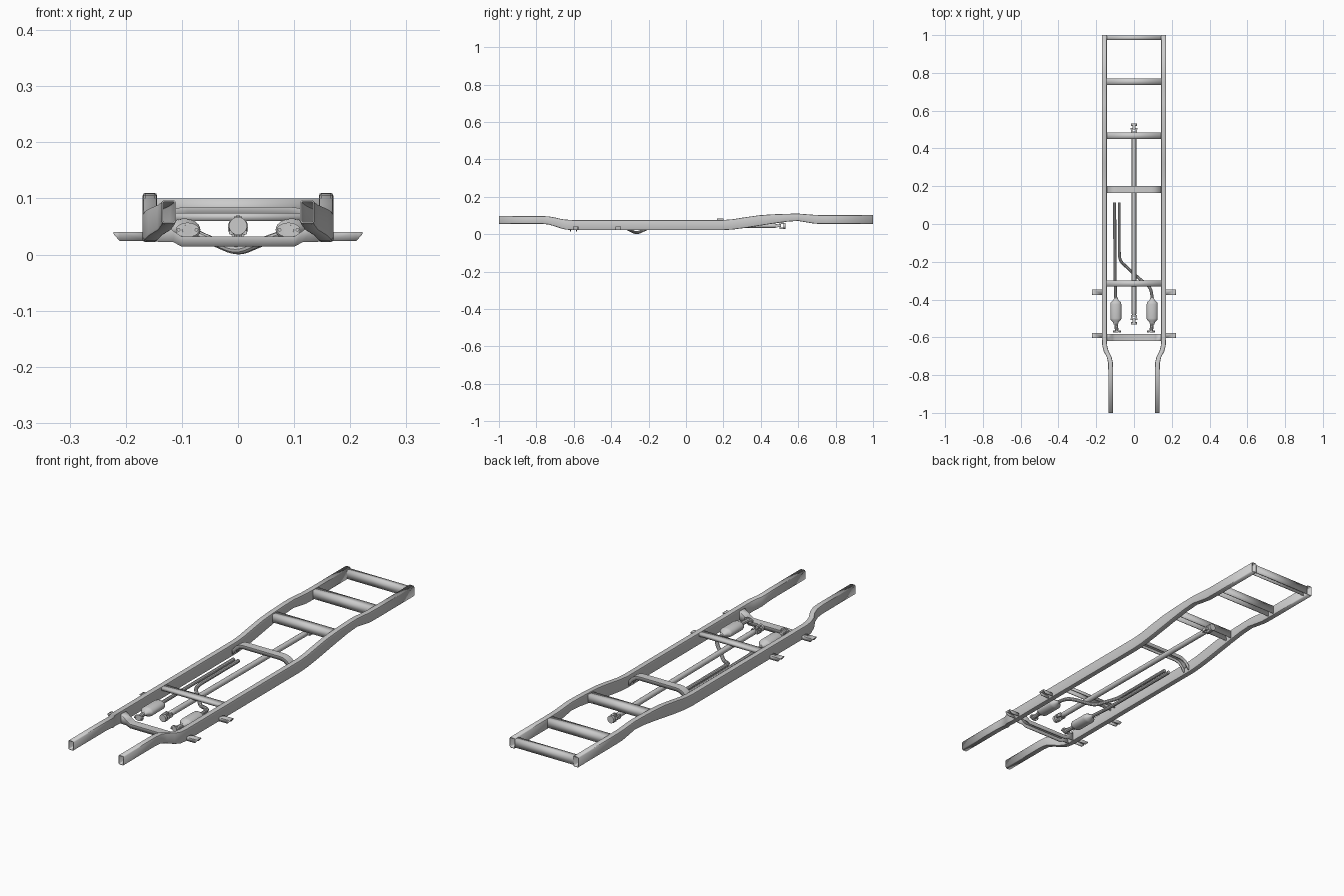
import bpy, math
from mathutils import Vector, Matrix

if "Cube" in bpy.data.objects:
    bpy.data.objects.remove(bpy.data.objects["Cube"])


def make(name, verts, faces):
    me = bpy.data.meshes.new(name)
    me.from_pydata(verts, [], faces)
    ob = bpy.data.objects.new(name, me)
    bpy.context.collection.objects.link(ob)
    return ob


def loft(name, sections, closed=True, caps=False, wall=0):
    n = len(sections[0])
    verts = [p for s in sections for p in s]
    faces = []
    for i in range(len(sections) - 1):
        for j in range(n if closed else n - 1):
            k = (j + 1) % n
            faces.append((i*n + j, (i+1)*n + j, (i+1)*n + k, i*n + k))
    if caps:
        faces.append(tuple(range(n)))
        faces.append(tuple(len(verts) - 1 - j for j in range(n)))
    ob = make(name, verts, faces)
    if wall:
        m = ob.modifiers.new("wall", 'SOLIDIFY')
        m.thickness = wall
        m.offset = -1
    return ob


def mirror(ob):
    ob.modifiers.new("mirror", 'MIRROR')
    return ob


def channel(name, y0, y1, stations, wall=0.004):
    """Downward-open channel running along x; stations are (x, bottom, top)."""
    return loft(name, [[(x, y0, b), (x, y0, t), (x, y1, t), (x, y1, b)]
                       for x, b, t in stations], closed=False, wall=wall)


def lathe(name, profile, x, z, n=20, flat=1.0):
    """Round body along y; profile is (y, radius)."""
    return loft(name, [[(x + r*math.cos(a), y, z + flat*r*math.sin(a))
                        for a in (2*math.pi*j/n for j in range(n))]
                       for y, r in profile], caps=True)


def box(name, c, s):
    bpy.ops.mesh.primitive_cube_add(size=1, location=c)
    ob = bpy.context.object
    ob.name = name
    ob.scale = s
    m = ob.modifiers.new("bevel", 'BEVEL')
    m.width = 0.002
    return ob


def pipe(name, pts, r):
    cu = bpy.data.curves.new(name, 'CURVE')
    cu.dimensions = '3D'
    cu.bevel_depth = r
    cu.bevel_resolution = 3
    cu.use_fill_caps = True
    sp = cu.splines.new('NURBS')
    sp.points.add(len(pts) - 1)
    for p, c in zip(sp.points, pts):
        p.co = (*c, 1)
    sp.order_u = 3
    sp.use_endpoint_u = True
    sp.resolution_u = 6
    ob = bpy.data.objects.new(name, cu)
    bpy.context.collection.objects.link(ob)
    bpy.ops.object.select_all(action='DESELECT')
    ob.select_set(True)
    bpy.context.view_layer.objects.active = ob
    bpy.ops.object.convert(target='MESH')


# Side rails: hollow box section with rounded corners, (y, x, bottom, top)
RAIL = [(-1, .1235, .055, .097), (-.77, .1235, .055, .097), (-.735, .1245, .052, .095),
        (-.705, .131, .043, .090), (-.675, .147, .033, .083), (-.645, .155, .025, .078),
        (-.61, .157, .022, .076), (.20, .157, .022, .076), (.25, .157, .025, .080),
        (.32, .157, .034, .091), (.39, .157, .045, .101), (.46, .157, .056, .106),
        (.54, .157, .067, .109), (.60, .157, .071, .110), (.64, .157, .064, .107),
        (.69, .157, .056, .103), (.75, .157, .055, .102), (1, .157, .055, .102)]


def rail_section(y, x, b, t, w=.0128, r=.005):
    pts = []
    for cx, cz, a0 in ((x+w-r, t-r, 0), (x-w+r, t-r, 90), (x-w+r, b+r, 180), (x+w-r, b+r, 270)):
        for k in range(3):
            a = math.radians(a0 + 45*k)
            pts.append((cx + r*math.cos(a), y, cz + r*math.sin(a)))
    return pts


mirror(loft("side_rails", [rail_section(*s) for s in RAIL], wall=.003))

# Straight crossmembers
for name, y0, y1, b, t in (("rear_end_crossmember", .973, .998, .060, .097),
                           ("rear_crossmember", .735, .771, .062, .099),
                           ("axle_crossmember", .449, .485, .066, .100),
                           ("front_mid_crossmember", -.332, -.299, .060, .074)):
    channel(name, y0, y1, [(-.147, b, t), (.147, b, t)])

# Arched centre crossmember and dropped engine crossmember
ARCH = [(.147, .028, .050), (.138, .036, .060), (.126, .054, .074), (.108, .066, .083), (.09, .069, .085)]
DROP = [(.147, .023, .066), (.115, .022, .042), (.10, .014, .032)]
for name, y0, y1, half in (("centre_crossmember", .165, .200, ARCH),
                           ("engine_crossmember", -.620, -.583, DROP)):
    channel(name, y0, y1, [(-x, b, t) for x, b, t in half] + half[::-1])

# Outrigger body brackets
for i, y in enumerate((-.590, -.362)):
    mirror(channel(f"body_bracket_{i}", y - .014, y + .014,
                   [(.165, .024, .040), (.211, .024, .040), (.222, .037, .040)], wall=.003))

# Drive shaft with a universal joint at each end
ZF, ZR = .051, .045
shaft = lathe("drive_shaft", [(-.485, .008), (-.475, .012), (-.455, .012), (.455, .012),
                              (.475, .012), (.485, .008)], 0, 0, 16)
shaft.matrix_world = Matrix.Translation((0, 0, (ZF+ZR)/2)) @ Matrix.Rotation((ZR-ZF)/.97, 4, 'X')
for name, s, z in (("front", -1, ZF), ("rear", 1, ZR)):
    yc = s * .504
    for e in (-1, 1):
        box(f"{name}_inner_yoke", (e*.0125, yc - s*.009, z), (.007, .026, .014))
        box(f"{name}_outer_yoke", (0, yc + s*.008, z + e*.0135), (.014, .024, .007))
    box(f"{name}_yoke_base", (0, yc - s*.019, z), (.030, .007, .018))
    box(f"{name}_joint_cross_x", (0, yc, z), (.036, .008, .008))
    box(f"{name}_joint_cross_z", (0, yc, z), (.008, .008, .037))
    ys = sorted((yc + s*.016, yc + s*.028))
    lathe(f"{name}_joint_flange", [(ys[0], .016), (ys[1], .016)], 0, z, 16)

# Catalytic converters, inlet stubs and bolted flanges
ZE = .044
for name, s in (("left", -1), ("right", 1)):
    x = s * .096
    lathe(f"{name}_converter", [(-.535, .010), (-.518, .016), (-.508, .027), (-.500, .029),
                                (-.425, .029), (-.415, .027), (-.403, .014), (-.390, .009)],
          x, ZE, 24, .7)
    pipe(f"{name}_inlet_pipe", [(x, -.525, ZE), (x - s*.003, -.55, ZE), (x - s*.006, -.574, ZE)], .0095)
    lathe(f"{name}_inlet_flange", [(-.573, .021), (-.567, .021)], s*.090, ZE, 20, .62)
    for e in (-1, 1):
        lathe(f"{name}_flange_bolt", [(-.578, .0035), (-.562, .0035)], s*.090 + e*.016, ZE, 6)

# Exhaust pipes: one straight, one crossing under the drive shaft
pipe("left_exhaust_pipe", [(-.096, -.40, ZE), (-.099, -.34, .042), (-.102, -.25, .040), (-.102, .115, .040)], .008)
pipe("crossover_exhaust_pipe", [(.096, -.40, ZE), (.094, -.355, .042), (.075, -.325, .034),
                                (.038, -.297, .021), (0, -.265, .004), (-.038, -.228, .021),
                                (-.070, -.20, .034), (-.078, -.17, .040), (-.078, -.10, .040),
                                (-.078, .115, .040)], .008)

# Smooth rounded forms, keep edges crisp
bpy.ops.object.select_all(action='SELECT')
bpy.ops.object.shade_smooth_by_angle(angle=math.radians(35))
